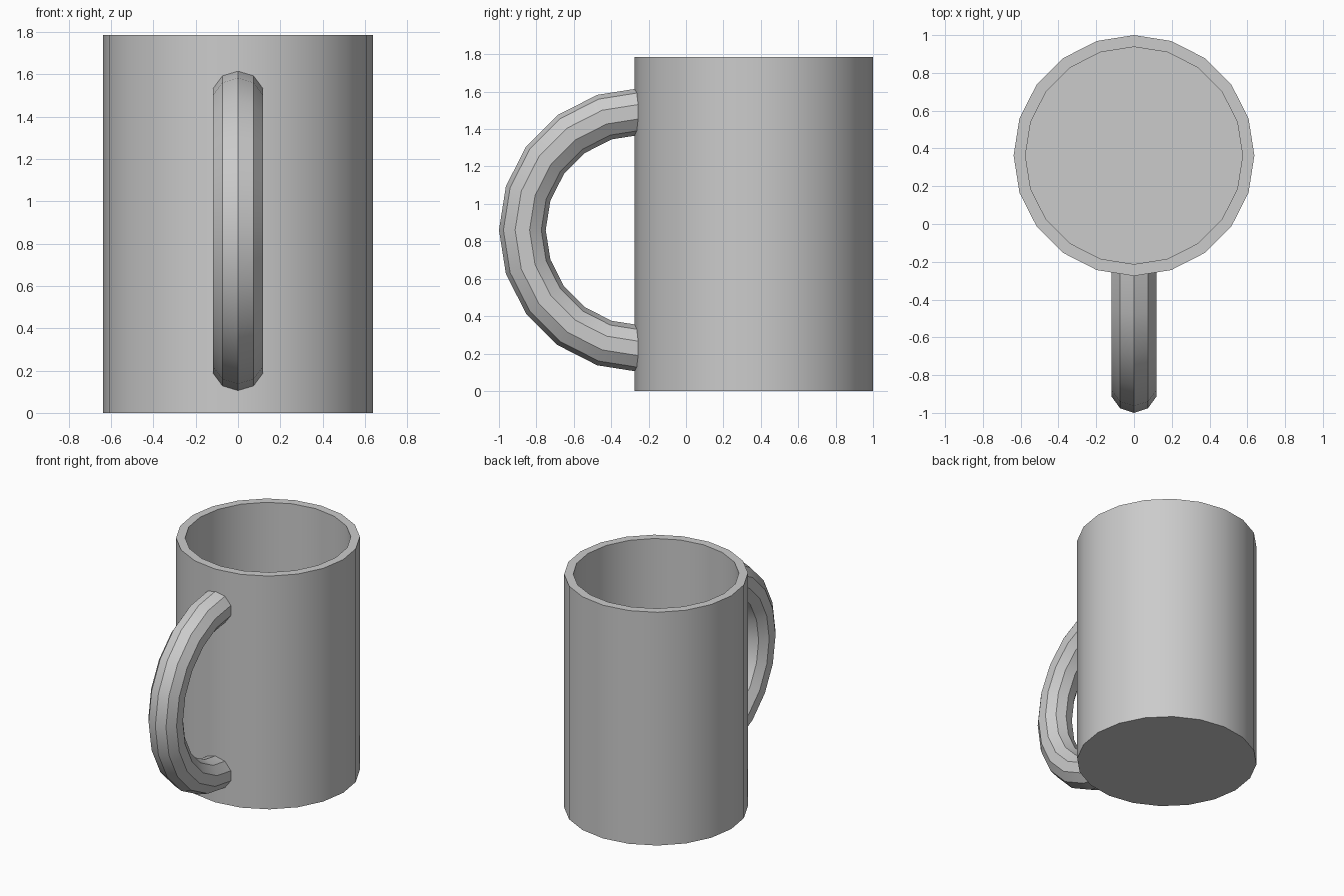
import bpy, bmesh
from math import sin, cos, tau, pi, radians

if "Cube" in bpy.data.objects:
    bpy.data.objects.remove(bpy.data.objects["Cube"])

CUP_Y, CUP_R, CUP_IN, CUP_H, FLOOR = 0.3625, 0.6375, 0.575, 1.785, 0.0625
ARC_Y, ARC_Z, ARC_R, TUBE_R = -0.24, 0.86, 0.635, 0.125


def loft(name, rings):
    """Bridge successive vertex rings and cap both ends."""
    bm = bmesh.new()
    loops = [[bm.verts.new(p) for p in ring] for ring in rings]
    n = len(loops[0])
    for a, b in zip(loops, loops[1:]):
        for i in range(n):
            j = (i + 1) % n
            bm.faces.new((a[i], a[j], b[j], b[i]))
    bm.faces.new(loops[0])
    bm.faces.new(loops[-1])
    bmesh.ops.recalc_face_normals(bm, faces=bm.faces)
    mesh = bpy.data.meshes.new(name)
    bm.to_mesh(mesh)
    bm.free()
    obj = bpy.data.objects.new(name, mesh)
    bpy.context.collection.objects.link(obj)
    bpy.ops.object.select_all(action='DESELECT')
    obj.select_set(True)
    bpy.context.view_layer.objects.active = obj
    bpy.ops.object.shade_smooth_by_angle(angle=radians(30))
    return obj


def cup_ring(r, z, n=20):
    return [(r * sin(tau * i / n), CUP_Y + r * cos(tau * i / n), z) for i in range(n)]


def handle_ring(a, n=10):
    ring = []
    for i in range(n):
        t = tau * i / n
        d = ARC_R + TUBE_R * cos(t)
        ring.append((TUBE_R * sin(t), ARC_Y - d * sin(a), ARC_Z + d * cos(a)))
    return ring


# Hollow cup: outside up, over the rim, down to the inner floor
loft("cup_body", [cup_ring(CUP_R, 0), cup_ring(CUP_R, CUP_H),
                  cup_ring(CUP_IN, CUP_H), cup_ring(CUP_IN, FLOOR)])

# Half-ring handle whose ends are buried in the cup wall
loft("handle", [handle_ring(pi * k / 10) for k in range(11)])
